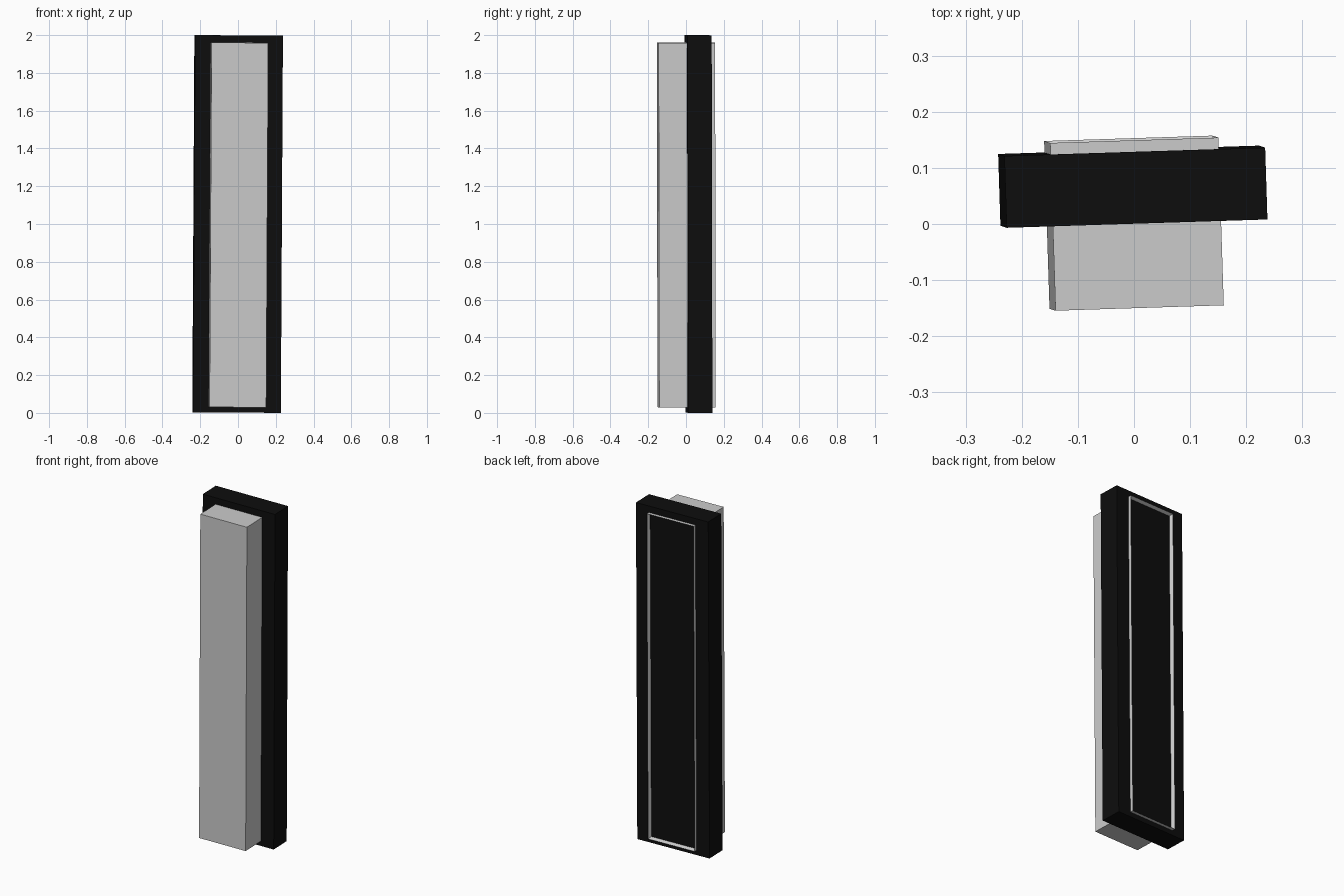
import bpy, bmesh
from mathutils import Matrix, Vector, Euler

if "Cube" in bpy.data.objects:
    bpy.data.objects.remove(bpy.data.objects["Cube"])

# Slight lean and twist shared by every part
CENTRE = Vector((0, 0, 1.0))
LEAN = Euler((0.002, 0.0055, 0.032)).to_matrix().to_4x4()


def box_bmesh(size, loc):
    bm = bmesh.new()
    bmesh.ops.create_cube(bm, size=1)
    bmesh.ops.scale(bm, vec=size, verts=bm.verts)
    bmesh.ops.translate(bm, vec=loc, verts=bm.verts)
    return bm


def finish(name, bm, mat=None):
    bmesh.ops.transform(bm, matrix=LEAN, verts=bm.verts)
    me = bpy.data.meshes.new(name)
    bm.to_mesh(me)
    bm.free()
    ob = bpy.data.objects.new(name, me)
    ob.location = CENTRE
    bpy.context.collection.objects.link(ob)
    if mat:
        me.materials.append(mat)
    return ob


black = bpy.data.materials.new("black")
black.diffuse_color = (0.004, 0.004, 0.004, 1)
black.use_nodes = True
black.node_tree.nodes["Principled BSDF"].inputs["Base Color"].default_value = black.diffuse_color

# Black mounting plate
finish("back_plate", box_bmesh((0.465, 0.128, 1.997), (0, 0.0665, 0)), black)

# Grey block passing through the plate, open at the back as a raised rim
bm = box_bmesh((0.30, 0.299, 1.93), (0, 0.0015, -0.005))
bm.normal_update()
back = max(bm.faces, key=lambda f: f.normal.y)
bmesh.ops.inset_region(bm, faces=[back], thickness=0.03)
bmesh.ops.translate(bm, vec=(0, -0.05, 0), verts=back.verts)
finish("inset_block", bm)
